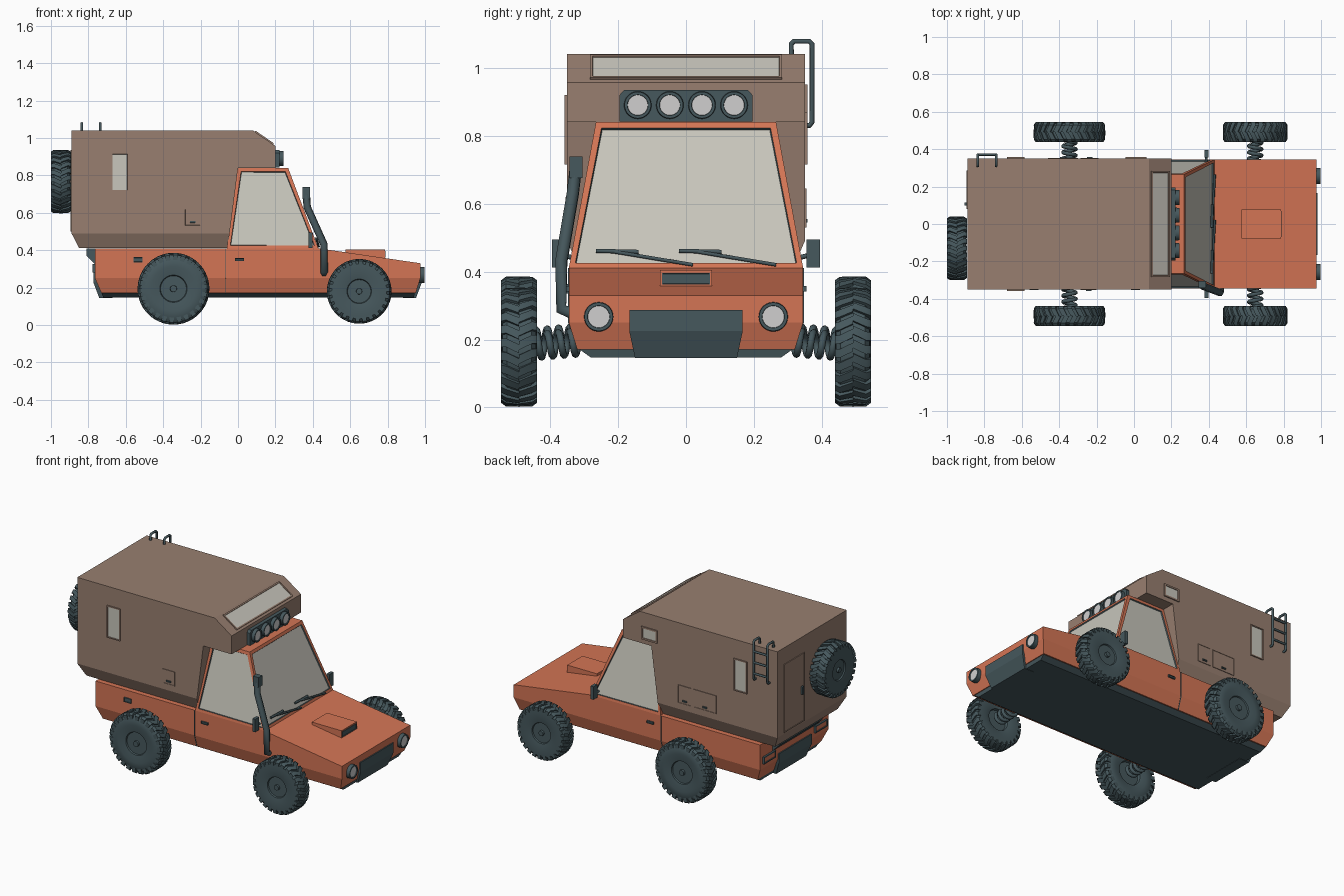
import bpy, bmesh
from math import sin, cos, pi, radians
from mathutils import Vector, Matrix

if "Cube" in bpy.data.objects:
    bpy.data.objects.remove(bpy.data.objects["Cube"])


def material(name, rgb):
    col = [(c / 255 / 12.92 if c < 11 else ((c / 255 + .055) / 1.055) ** 2.4) for c in rgb] + [1]
    m = bpy.data.materials.new(name)
    m.use_nodes = True
    m.diffuse_color = col
    m.node_tree.nodes["Principled BSDF"].inputs["Base Color"].default_value = col
    return m


ORANGE = material("orange paint", (212, 117, 85))
BROWN = material("brown shell", (152, 127, 112))
SLATE = material("dark slate", (70, 88, 93))
GLASS = material("pale glass", (200, 198, 188))
LENS = material("lamp white", (208, 207, 207))


def finish(bm, name, mats, smooth=False):
    bmesh.ops.recalc_face_normals(bm, faces=bm.faces)
    me = bpy.data.meshes.new(name)
    bm.to_mesh(me)
    bm.free()
    for m in mats:
        me.materials.append(m)
    if smooth:
        me.shade_smooth()
        me.set_sharp_from_angle(angle=radians(35))
    ob = bpy.data.objects.new(name, me)
    bpy.context.collection.objects.link(ob)
    return ob


def hull(bm, pts):
    """Convex solid; every (x, y, z) is mirrored across y."""
    vs = [bm.verts.new((x, s * y, z)) for x, y, z in pts for s in (1, -1)]
    bmesh.ops.convex_hull(bm, input=vs)
    bmesh.ops.dissolve_limit(bm, angle_limit=.01, verts=bm.verts, edges=bm.edges)


def solid(name, pts, mat):
    bm = bmesh.new()
    hull(bm, pts)
    return finish(bm, name, [mat])


def box(name, lo, hi, mat):
    bm = bmesh.new()
    bmesh.ops.create_cube(bm, size=1)
    lo, hi = Vector(lo), Vector(hi)
    for v in bm.verts:
        v.co = (lo + hi) / 2 + v.co * (hi - lo)
    return finish(bm, name, [mat])


def panel(name, corners, out, outer, inner, border=.01, h=.007, depth=.004):
    """Raised frame with an inset centre."""
    bm = bmesh.new()
    f = bm.faces.new([bm.verts.new(c) for c in corners])
    f.normal_update()
    if f.normal.dot(Vector(out)) < 0:
        f.normal_flip()
    n = f.normal.copy()
    top = bmesh.ops.extrude_face_region(bm, geom=[f])["geom"]
    bmesh.ops.translate(bm, vec=n * h, verts=[g for g in top if isinstance(g, bmesh.types.BMVert)])
    face = [g for g in top if isinstance(g, bmesh.types.BMFace)][0]
    bmesh.ops.inset_individual(bm, faces=[face], thickness=border, depth=0)
    bmesh.ops.inset_individual(bm, faces=[face], thickness=.001, depth=-depth)
    face.material_index = 1
    return finish(bm, name, [outer, inner])


def side_panel(name, side, x0, x1, z0, z1, outer, inner, y=.35, **kw):
    c = [(x0, side * y, z0), (x1, side * y, z0), (x1, side * y, z1), (x0, side * y, z1)]
    return panel(name, c, (0, side, 0), outer, inner, **kw)


def tube(name, pts, r, mat, res=2):
    cu = bpy.data.curves.new(name, "CURVE")
    cu.dimensions = "3D"
    cu.bevel_depth, cu.bevel_resolution, cu.use_fill_caps = r, res, True
    sp = cu.splines.new("POLY")
    sp.points.add(len(pts) - 1)
    for p, c in zip(sp.points, pts):
        p.co = (*c, 1)
    cu.materials.append(mat)
    ob = bpy.data.objects.new(name, cu)
    bpy.context.collection.objects.link(ob)
    return ob


def lamp(name, x0, x1, y, z, r):
    bm = bmesh.new()
    m = Matrix.Translation(((x0 + x1) / 2, y, z)) @ Matrix.Rotation(pi / 2, 4, "Y")
    bmesh.ops.create_cone(bm, cap_ends=True, segments=28, radius1=r, radius2=r * .95, depth=x1 - x0, matrix=m)
    cap = max(bm.faces, key=lambda f: f.calc_center_median().x)
    bmesh.ops.inset_individual(bm, faces=[cap], thickness=r * .2, depth=0)
    bmesh.ops.inset_individual(bm, faces=[cap], thickness=.001, depth=-.004)
    cap.material_index = 1
    return finish(bm, name, [SLATE, LENS], True)


def wheel(name, loc, R, w, turn):
    """Lathed tyre and rim with chevron lugs; the outer side is local +y."""
    bm = bmesh.new()
    n = 40
    prof = [(.0, w * .95), (.09, w * .95), (.095, w * .7), (.36, w * .7), (.38, w * .85), (.62, w),
            (.85, w * .95), (.94, w * .7), (.95, 0), (.94, -w * .7), (.85, -w * .95), (.6, -w),
            (.4, -w * .8), (.38, -w * .5), (0, -w * .5)]
    vs = [bm.verts.new((0, y, r * R)) for r, y in prof]
    es = [bm.edges.new(p) for p in zip(vs, vs[1:])]
    bmesh.ops.spin(bm, geom=vs + es, cent=(0, 0, 0), axis=(0, 1, 0), angle=2 * pi, steps=n, use_merge=True)
    bmesh.ops.remove_doubles(bm, verts=bm.verts, dist=.0002)
    lugs = 26
    pitch = 2 * pi / lugs
    for i in range(lugs):
        for s in (1, -1):
            # each lug runs from the centre line over the shoulder
            rings = []
            for y, lo, hi, skew in ((0, .92, 1, 0), (.75, .9, .995, .45), (1.02, .8, .94, .45)):
                a = (i + skew + (.25 if s < 0 else 0)) * pitch
                rings.append([bm.verts.new((sin(a + d) * r * R, s * y * w, cos(a + d) * r * R))
                              for d, r in ((0, lo), (pitch * .62, lo), (pitch * .62, hi), (0, hi))])
            for p, q in zip(rings, rings[1:]):
                for k in range(4):
                    bm.faces.new((p[k], p[k - 1], q[k - 1], q[k]))
            bm.faces.new(rings[0])
            bm.faces.new(rings[-1])
    ob = finish(bm, name, [SLATE], True)
    ob.location = loc
    ob.rotation_euler.z = turn


# Lower body and underside
solid("lower_body", [(-.765, .345, .41), (.43, .345, .41), (.975, .345, .33), (-.765, .345, .25),
                     (.975, .345, .25), (-.73, .32, .17), (.95, .32, .17)], ORANGE)
solid("underside", [(-.73, .315, .172), (.945, .315, .172), (-.72, .28, .147), (.94, .28, .147)], SLATE)
for nm, s, x in (("front_grille", 1, .982), ("rear_bumper", -1, .772)):
    solid(nm, [(s * x, .167, .287), (s * x, .167, .225), (s * (x - .03), .15, .145),
               (s * (x - .1), .167, .287), (s * (x - .1), .15, .145)], SLATE)

# Cab with inset windows
bm = bmesh.new()
hull(bm, [(-.06, .345, .41), (.43, .345, .41), (0, .265, .84), (.268, .265, .84)])
bm.normal_update()
panes = [f for f in bm.faces if abs(f.normal.y) > .5 or f.normal.x > .5]
bmesh.ops.inset_individual(bm, faces=panes, thickness=.025, depth=0)
old = set(bm.faces)
bmesh.ops.inset_individual(bm, faces=panes, thickness=.004, depth=-.007)
for f in bm.faces:
    f.material_index = 1 if f in panes else 0 if f in old else 2
finish(bm, "cab", [ORANGE, GLASS, SLATE])

# Camper shell: straight upper prism, tapered lower skirt
bm = bmesh.new()
f = bm.faces.new([bm.verts.new((x, -.35, z)) for x, z in (
    (-.89, .49), (-.045, .49), (0, .84), (.2, .84), (.2, .957), (.08, 1.04), (-.89, 1.04))])
ext = bmesh.ops.extrude_face_region(bm, geom=[f])["geom"]
bmesh.ops.translate(bm, vec=(0, .7, 0), verts=[g for g in ext if isinstance(g, bmesh.types.BMVert)])
finish(bm, "camper_upper", [BROWN])
solid("camper_skirt", [(-.89, .35, .49), (-.045, .35, .49), (-.85, .315, .411), (-.055, .315, .411)], BROWN)

# Camper windows, hatches and rear door
for s, side in ((1, "left"), (-1, "right")):
    side_panel(side + "_window", s, -.678, -.585, .715, .92, BROWN, GLASS)
side_panel("left_bunk_window", 1, -.045, .068, .868, .95, BROWN, GLASS, border=.015)
for nm, s, x0, x1, z1 in (("left_large", 1, -.46, -.3, .645), ("left_small", 1, -.285, -.19, .645),
                          ("right", -1, -.285, -.2, .62)):
    side_panel(nm + "_hatch", s, x0, x1, .53, z1, BROWN, BROWN, border=.004, h=.004, depth=.002)
    xm = (x0 + x1) / 2
    side_panel(nm + "_hatch_latch", s, xm - .015, xm + .015, .545, .555, SLATE, SLATE, border=.002)
panel("nose_window", [(.09, y, 1.033) for y in (-.283, .283)] + [(.188, y, .9653) for y in (.283, -.283)],
      (1, 0, 1), BROWN, GLASS, border=.012)
panel("rear_door", [(-.89, .08, .5), (-.89, .285, .5), (-.89, .285, .935), (-.89, .08, .935)],
      (-1, 0, 0), BROWN, BROWN, border=.006, h=.005, depth=.003)
box("rear_door_handle", (-.905, .1, .68), (-.888, .115, .73), SLATE)

# Rear step and tail lights
solid("rear_step", [(-.81, .22, .41), (-.81, .22, .37), (-.765, .22, .41), (-.765, .22, .325)], SLATE)
for s, side in ((1, "left"), (-1, "right")):
    panel(side + "_tail_light", [(-.765, s * a, b) for a, b in ((.2, .28), (.32, .28), (.32, .325), (.2, .325))],
          (-1, 0, 0), SLATE, ORANGE, border=.01, h=.012)

# Hood scoop
solid("hood_scoop", [(.575, .077, .38), (.575, .077, .404), (.785, .077, .404), (.785, .077, .35)], ORANGE)
panel("scoop_intake", [(.784, -.07, .362), (.784, .07, .362), (.784, .07, .396), (.784, -.07, .396)],
      (1, 0, 0), SLATE, SLATE, border=.003, h=.004, depth=.002)

# Headlights and roof light bar
for s, side in ((1, "left"), (-1, "right")):
    lamp(side + "_headlight", .96, .998, s * .257, .267, .044)
solid("light_bar", [(x, y, z) for x in (.195, .222)
                    for y, z in ((.195, .842), (.195, .92), (.182, .935))], SLATE)
for i in range(4):
    lamp(f"roof_lamp_{i + 1}", .215, .243, -.142 + i * .0945, .89, .041)

# Wheels and coil springs
wheel("spare_wheel", (-.947, -.13, .767), .17, .052, pi / 2)
for axle, x, z, R in (("rear", -.345, .194, .192), ("front", .648, .18, .173)):
    for s, side in ((1, "left"), (-1, "right")):
        wheel(f"{axle}_{side}_wheel", (x, s * .491, z), R, .052, 0 if s > 0 else pi)
        coil = [(x + .034 * cos(t * pi / 8), s * (.3 + .15 * t / 72), z + .012 - t / 6000 + .034 * sin(t * pi / 8))
                for t in range(73)]
        tube(f"{axle}_{side}_spring", coil, .0105, SLATE)

# Snorkel
tube("snorkel_pipe", [(.46, -.33, .275), (.46, -.367, .29), (.46, -.367, .43), (.37, -.333, .63),
                      (.365, -.325, .7)], .02, SLATE, 1)
box("snorkel_head", (.345, -.343, .675), (.386, -.305, .738), SLATE)

# Mirrors, handles and door seams
for s, side in ((1, "left"), (-1, "right")):
    ya, yb = sorted((s * .355, s * .395))
    box(side + "_mirror", (.378, ya, .412), (.398, yb, .495), SLATE)
    tube(side + "_mirror_arm", [(.385, s * .33, .44), (.388, s * .37, .45)], .007, SLATE)
    side_panel(side + "_door_handle", s, -.015, .032, .342, .357, SLATE, SLATE, y=.345, border=.003, h=.009)
    side_panel(side + "_door_seam", s, -.068, -.063, .25, .41, SLATE, SLATE, y=.345, border=.001, h=.002, depth=0)
    panel(side + "_sill_seam", [(-.068, s * .345, .25), (-.063, s * .345, .25), (-.063, s * .32, .17),
                                (-.068, s * .32, .17)], (0, s, 0), SLATE, SLATE, border=.001, h=.002, depth=0)
side_panel("filler_cap", -1, -.56, -.51, .335, .363, SLATE, SLATE, y=.345, border=.004, h=.008)

# Wipers lying on the windscreen
for i, y in enumerate((.02, .265)):
    on_glass = lambda dy, z, lift: (.43 - (z - .41) * .377 + lift, y + dy, z)
    tube(f"wiper_arm_{i + 1}", [on_glass(0, .42, .006), on_glass(-.23, .458, .008)], .006, SLATE, 1)
    tube(f"wiper_blade_{i + 1}", [on_glass(-.285, .461, .006), on_glass(-.16, .458, .006)], .007, SLATE, 1)

# Ladder over the roof edge
rail = [(.31, 1.03), (.31, 1.07), (.318, 1.078), (.362, 1.078), (.371, 1.07), (.371, .84), (.364, .83), (.345, .83)]
for nm, x in (("rear", -.835), ("front", -.737)):
    tube(nm + "_ladder_rail", [(x, y, z) for y, z in rail], .0075, SLATE)
for i, z in enumerate((.87, .94, 1.01)):
    tube(f"ladder_rung_{i + 1}", [(-.835, .371, z), (-.737, .371, z)], .007, SLATE)
